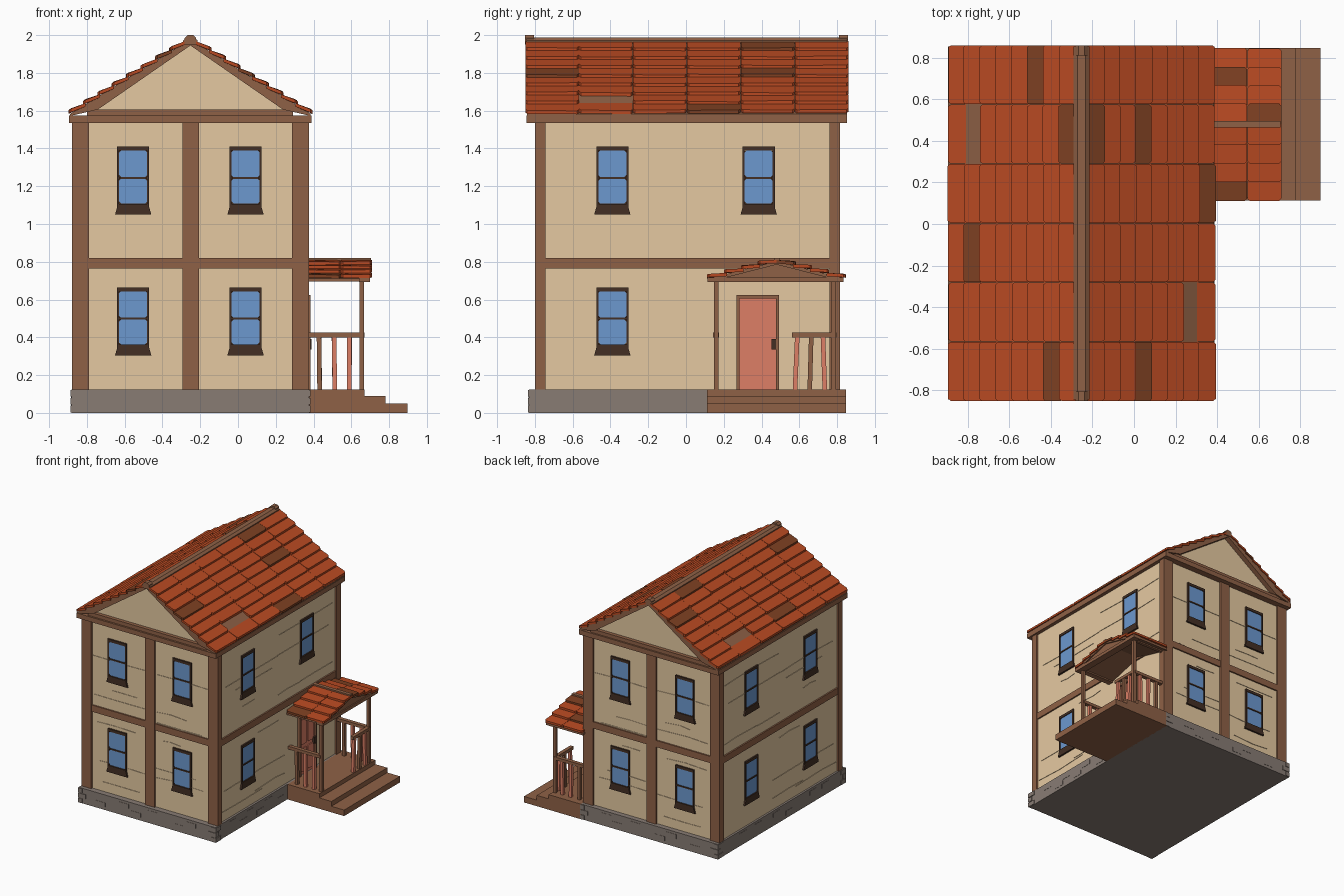
import bpy, bmesh, random
from mathutils import Vector as V

if "Cube" in bpy.data.objects:
    bpy.data.objects.remove(bpy.data.objects["Cube"])

random.seed(4)
CX = -0.252                                   # house centre line in x


def lin(c):
    c /= 255
    return c / 12.92 if c < 0.04045 else ((c + 0.055) / 1.055) ** 2.4


COLOURS = {"plaster": (229, 201, 161), "wood": (143, 97, 70), "stone": (136, 124, 116),
           "roof_tile": (185, 74, 34), "old_tile": (126, 64, 34),
           "window_frame": (67, 47, 36), "glass": (108, 152, 207), "door_pink": (221, 127, 102)}
NAMES = list(COLOURS)
MATS = []
for n, c in COLOURS.items():
    m = bpy.data.materials.new(n)
    m.diffuse_color = (*[lin(v) for v in c], 1)
    m.use_nodes = True
    m.node_tree.nodes["Principled BSDF"].inputs["Base Color"].default_value = m.diffuse_color
    MATS.append(m)


class Part:
    """Collects prisms into one named flat-shaded object."""
    def __init__(self, name):
        self.name, self.bm = name, bmesh.new()

    def prism(self, pts, vec, mat):
        a = [self.bm.verts.new(p) for p in pts]
        b = [self.bm.verts.new(V(p) + V(vec)) for p in pts]
        k = len(a)
        fs = [self.bm.faces.new(a), self.bm.faces.new(b[::-1])]
        fs += [self.bm.faces.new((a[i], b[i], b[(i + 1) % k], a[(i + 1) % k])) for i in range(k)]
        for f in fs:
            f.material_index = NAMES.index(mat)

    def box(self, x0, x1, y0, y1, z0, z1, mat="wood"):
        self.prism([(x0, y0, z0), (x1, y0, z0), (x1, y1, z0), (x0, y1, z0)], (0, 0, z1 - z0), mat)

    def plate(self, wall, pts, d0, d1, mat):
        o, u, n = wall
        self.prism([o + u * p[0] + V((0, 0, p[1])) + n * d0 for p in pts], n * (d1 - d0), mat)

    def done(self):
        bmesh.ops.recalc_face_normals(self.bm, faces=self.bm.faces)
        me = bpy.data.meshes.new(self.name)
        self.bm.to_mesh(me)
        self.bm.free()
        for m in MATS:
            me.materials.append(m)
        bpy.context.collection.objects.link(bpy.data.objects.new(self.name, me))


def rect(u0, u1, z0, z1, c=0.0):
    if not c:
        return [(u0, z0), (u1, z0), (u1, z1), (u0, z1)]
    return [(u0 + c, z0), (u1 - c, z0), (u1, z0 + c), (u1, z1 - c),
            (u1 - c, z1), (u0 + c, z1), (u0, z1 - c), (u0, z0 + c)]


X, Y = V((1, 0, 0)), V((0, 1, 0))
WALLS = {"front": (V((0, -0.785, 0)), X, -Y), "back": (V((0, 0.80, 0)), X, Y),
         "right": (V((0.358, 0, 0)), Y, X), "left": (V((-0.865, 0, 0)), Y, -X)}

# foundation: stone base, stacked corner blocks, raised stone edges
p = Part("foundation")
p.box(-0.882, 0.376, -0.832, 0.842, 0, 0.125, "stone")
for sx in (-1, 1):
    for sy in (-1, 1):
        for k in range(3):
            w, d = (0.07, 0.04) if k % 2 else (0.04, 0.07)
            cx, cy = CX + sx * 0.635, 0.005 + sy * 0.842
            x, y = sorted((cx, cx - sx * w)), sorted((cy, cy - sy * d))
            p.box(*x, *y, 0.002 + k * 0.042, 0.038 + k * 0.042, "stone")
for key, lo, hi, off in (("front", -0.75, 0.25, 0.047), ("back", -0.75, 0.25, 0.042),
                         ("left", -0.7, 0.7, 0.017), ("right", -0.7, 0.05, 0.018)):
    for k in range(6):
        u, z = lo + (hi - lo) * (k + random.random() * 0.6) / 6, random.choice((0.025, 0.07))
        p.plate(WALLS[key], rect(u, u + 0.09, z, z + 0.035), off - 0.01, off + 0.002, "stone")
p.done()

# plaster walls with gable ends
p = Part("walls")
p.box(-0.865, 0.358, -0.785, 0.80, 0.11, 1.55, "plaster")
p.prism([(CX - 0.54, -0.80, 1.575), (CX + 0.54, -0.80, 1.575), (CX, -0.80, 1.955)], (0, 1.61, 0), "plaster")
p.done()

# timber frame: corner posts, middle posts, floor beams, eave plate
p = Part("timber_frame")
for y0 in (-0.80, 0.76):
    for x0, x1 in ((-0.88, -0.79), (CX - 0.043, CX + 0.045), (0.285, 0.375)):
        p.box(x0, x1, y0, y0 + 0.055, 0.12, 1.54)
for w, (a, b) in (("front", (-0.8, 0.29)), ("back", (-0.8, 0.29)), ("left", (-0.75, 0.77)), ("right", (-0.75, 0.77))):
    p.plate(WALLS[w], rect(a, b, 0.765, 0.82), -0.01, 0.012, "wood")
p.box(-0.895, 0.388, -0.845, 0.853, 1.535, 1.575)
for y0 in (-0.83, 0.80):
    p.box(-0.80, 0.29, y0, y0 + 0.04, 1.57, 1.605)
p.done()

# wall cracks as thin raised plaster slivers: start, end, height
p = Part("wall_cracks")
ENDS = [(-0.78, -0.3, 1.232), (-0.2, 0.28, 1.228), (-0.77, -0.3, 0.912), (-0.2, 0.08, 0.915),
        (-0.2, 0.22, 0.828), (-0.75, -0.38, 0.69), (-0.15, 0.03, 0.688), (-0.72, -0.3, 0.372),
        (-0.2, 0.24, 0.37), (-0.2, 0.16, 0.448), (-0.7, -0.35, 0.205), (-0.6, -0.37, 0.985)]
SIDES = [(-0.68, 0.0, 1.228), (0.0, 0.68, 1.232), (-0.55, -0.07, 1.155), (0.02, 0.73, 1.395),
         (0.01, 0.3, 0.9), (0.3, 0.73, 0.905), (-0.25, 0.02, 0.69), (-0.7, 0.1, 0.37),
         (-0.73, -0.2, 0.205), (-0.3, 0.1, 0.22), (-0.46, -0.3, 0.985)]
for key, wall in WALLS.items():
    for a, b, z in (ENDS if key in ("front", "back") else SIDES):
        t, h = random.uniform(-0.008, 0.008), random.uniform(0.003, 0.005)
        m = a + (b - a) * random.uniform(0.3, 0.7)
        p.plate(wall, [(a, z), (m, z - h + t), (b, z), (m, z + h + t)], -0.002, 0.004, "plaster")
p.done()


# sash windows
def window(name, wall, u, z):
    p = Part(name)
    for r in (rect(u - 0.085, u - 0.074, z, z + 0.36), rect(u + 0.074, u + 0.085, z, z + 0.36),
              rect(u - 0.085, u + 0.085, z + 0.338, z + 0.36), rect(u - 0.08, u + 0.08, z + 0.189, z + 0.2)):
        p.plate(wall, r, -0.01, 0.013, "window_frame")
    p.plate(wall, rect(u - 0.08, u + 0.08, z + 0.02, z + 0.35), -0.01, 0.003, "window_frame")
    for z0, z1 in ((0.058, 0.19), (0.198, 0.34)):
        p.plate(wall, rect(u - 0.076, u + 0.076, z + z0, z + z1, 0.013), 0, 0.007, "glass")
    p.plate(wall, [(u - 0.096, z), (u + 0.096, z), (u + 0.08, z + 0.056), (u - 0.08, z + 0.056)],
            -0.01, 0.015, "window_frame")
    p.done()


for key, wall in WALLS.items():
    for j, u in enumerate((-0.555, 0.04) if key in ("front", "back") else (-0.39, 0.385)):
        for floor, z in (("lower", 0.305), ("upper", 1.05)):
            if (key, j, floor) != ("right", 1, "lower"):        # the door is here
                window(f"{key}_{floor}_window_{j + 1}", wall, u, z)


# tiled slope: rows run from eave (row 0) to ridge, columns along the ridge
def tiles(p, ridge, out, along, run, slope, rows, cuts, top, old=(), gone=()):
    pitch = (run - top) / rows
    for r in range(rows):
        lo = run - r * pitch
        hi = lo - pitch * 1.15
        for c, (a0, a1) in enumerate(zip(cuts, cuts[1:])):
            if (r, c) in gone:
                continue
            g, k, t = 0.001, 0.011, random.uniform(-0.003, 0.003)
            lo2 = lo + random.uniform(-0.003, 0.003)
            shape = [(a0 + g, hi, 0), (a1 - g, hi, 0), (a1 - g, lo2 - k, 1), (a1 - k, lo2, 1),
                     (a0 + k, lo2, 1), (a0 + g, lo2 - k, 1)]
            pts = [ridge + along * a + out * d + V((0, 0, 0.006 + f * 0.018 + t * f * (a > a0 + 0.02) - slope * d))
                   for a, d, f in shape]
            p.prism(pts, (0, 0, -0.018), "old_tile" if (r, c) in old else "roof_tile")


# main roof: boarding with tapering rake, tiles, ridge beam
RZ, SL = 1.978, 0.62
cuts = [-0.852 + 0.2855 * i for i in range(7)]
for side, s, old, gone in (("right", 1, {(7, 4), (4, 4), (4, 0), (0, 3)}, {(1, 1)}),
                           ("left", -1, {(6, 0), (7, 4), (1, 2), (5, 5)}, {(1, 4)})):
    p = Part(f"{side}_roof_slope")
    p.prism([(CX, -0.842, RZ), (CX + s * 0.637, -0.842, RZ - SL * 0.637),
             (CX + s * 0.637, -0.842, 1.572), (CX + s * 0.49, -0.842, 1.606),
             (CX, -0.842, 1.945)], (0, 1.694, 0), "wood")
    tiles(p, V((CX, 0, RZ)), X * s, Y, 0.643, SL, 8, cuts, 0.034, old, gone)
    p.done()
p = Part("ridge_beam")
for y0, y1, w, z in ((-0.845, 0.853, 0.038, 1.987), (-0.852, -0.805, 0.03, 2.0), (0.81, 0.858, 0.03, 2.0)):
    p.prism([(CX - w, y0, 1.95), (CX + w, y0, 1.95), (CX + w, y0, z - 0.015), (CX + w * 0.5, y0, z),
             (CX - w * 0.5, y0, z), (CX - w, y0, z - 0.015)], (0, y1 - y0, 0), "wood")
p.done()

# front door
p = Part("door")
R = WALLS["right"]
for r in (rect(0.268, 0.284, 0.12, 0.625), rect(0.477, 0.493, 0.12, 0.625), rect(0.268, 0.493, 0.605, 0.625)):
    p.plate(R, r, -0.01, 0.025, "wood")
p.plate(R, rect(0.28, 0.48, 0.125, 0.61), -0.01, 0.01, "door_pink")
for u0, u1 in ((0.297, 0.375), (0.385, 0.463)):
    for z0, z1 in ((0.15, 0.345), (0.375, 0.585)):
        p.plate(R, rect(u0, u1, z0, z1, 0.01), 0.0, 0.016, "door_pink")
p.plate(R, rect(0.452, 0.476, 0.335, 0.39), 0.0, 0.03, "window_frame")
p.done()

# porch deck and steps
p = Part("porch_deck_and_steps")
p.box(0.37, 0.67, 0.112, 0.846, 0, 0.125)
p.box(0.66, 0.78, 0.112, 0.846, 0, 0.09)
p.box(0.77, 0.897, 0.112, 0.846, 0, 0.05)
p.done()

# porch posts and beams
p = Part("porch_frame")
for y in (0.147, 0.768):
    p.box(0.642, 0.668, y, y + 0.025, 0.12, 0.70)
    p.box(0.36, 0.69, y, y + 0.025, 0.695, 0.715)
p.box(0.64, 0.70, 0.115, 0.835, 0.692, 0.718)
p.done()

# railings: leaning balusters, some painted
p = Part("porch_railings")


def baluster(x, y, mat, dx=0.0, dy=0.0):
    w = 0.012
    p.prism([(x - w, y - w, 0.12), (x + w, y - w, 0.12), (x + w, y + w, 0.12), (x - w, y + w, 0.12)],
            (dx, dy, 0.285), mat)


for y in (0.16, 0.78):
    p.box(0.36, 0.655, y - 0.016, y + 0.016, 0.40, 0.425)
    for x, m in ((0.432, "wood"), (0.512, "door_pink"), (0.588, "door_pink")):
        baluster(x, y, m, random.uniform(-0.006, 0.006))
p.box(0.64, 0.67, 0.56, 0.785, 0.40, 0.425)
for y, m, lean in ((0.577, "door_pink", 0.012), (0.655, "wood", 0.008), (0.735, "door_pink", -0.01)):
    baluster(0.655, y, m, 0, lean)
p.done()

# porch roof
p = Part("porch_roof")
PR, PY, PS = 0.803, 0.48, 0.255
p.prism([(0.675, 0.15, 0.71), (0.675, 0.81, 0.71), (0.675, PY, 0.79)], (0.015, 0, 0), "wood")
for s, old, gone in ((1, {(1, 0), (3, 1)}, ()), (-1, {(0, 0)}, ())):
    p.prism([(0.36, PY, PR), (0.36, PY + s * 0.355, PR - PS * 0.355),
             (0.36, PY + s * 0.355, PR - PS * 0.355 - 0.018), (0.36, PY, PR - 0.018)], (0.34, 0, 0), "wood")
    tiles(p, V((0, PY, PR)), Y * s, X, 0.366, PS, 4, [0.362, 0.545, 0.71], 0.012, old, gone)
p.box(0.36, 0.705, PY - 0.015, PY + 0.015, 0.79, 0.82)
p.done()
